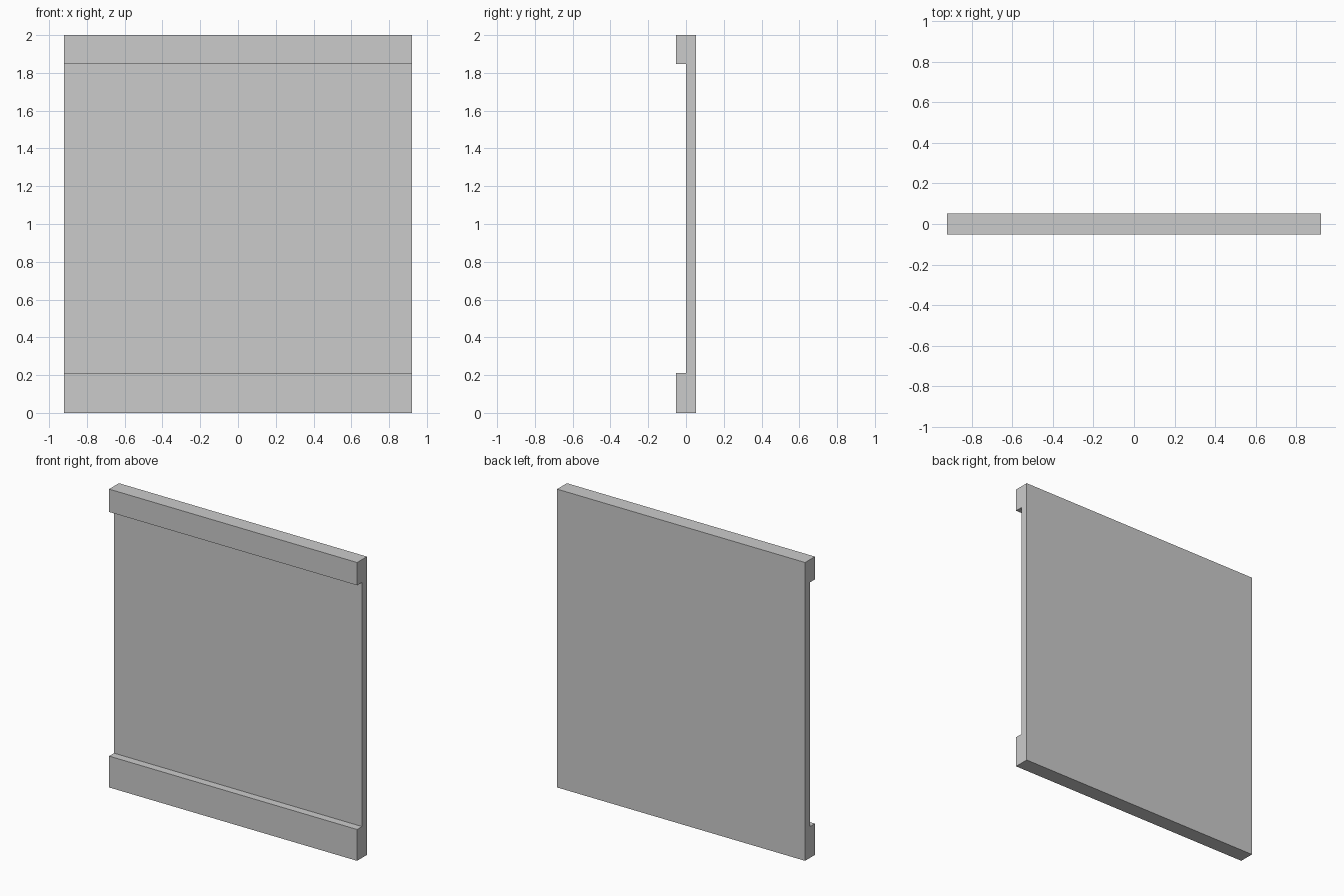
import bpy
import bmesh
from mathutils import Vector

if "Cube" in bpy.data.objects:
    bpy.data.objects.remove(bpy.data.objects["Cube"])

HALF_WIDTH = 0.92
HALF_DEPTH = 0.052
PLATE_FRONT = 0.0
LOWER_RAIL_TOP = 0.21
UPPER_RAIL_BOTTOM = 1.847
HEIGHT = 2.0

# Side profile (y, z): thin plate with a thicker rail at bottom and top
profile = [
    (-HALF_DEPTH, 0), (HALF_DEPTH, 0),
    (HALF_DEPTH, HEIGHT), (-HALF_DEPTH, HEIGHT),
    (-HALF_DEPTH, UPPER_RAIL_BOTTOM), (PLATE_FRONT, UPPER_RAIL_BOTTOM),
    (PLATE_FRONT, LOWER_RAIL_TOP), (-HALF_DEPTH, LOWER_RAIL_TOP),
]

# Extrude the profile across the full width
bm = bmesh.new()
end_face = bm.faces.new([bm.verts.new((-HALF_WIDTH, y, z)) for y, z in profile])
result = bmesh.ops.extrude_face_region(bm, geom=[end_face], use_keep_orig=True)
moved = [g for g in result["geom"] if isinstance(g, bmesh.types.BMVert)]
bmesh.ops.translate(bm, verts=moved, vec=Vector((2 * HALF_WIDTH, 0, 0)))
bmesh.ops.recalc_face_normals(bm, faces=bm.faces)

mesh = bpy.data.meshes.new("railed_panel")
bm.to_mesh(mesh)
bm.free()
panel = bpy.data.objects.new("railed_panel", mesh)
bpy.context.collection.objects.link(panel)
